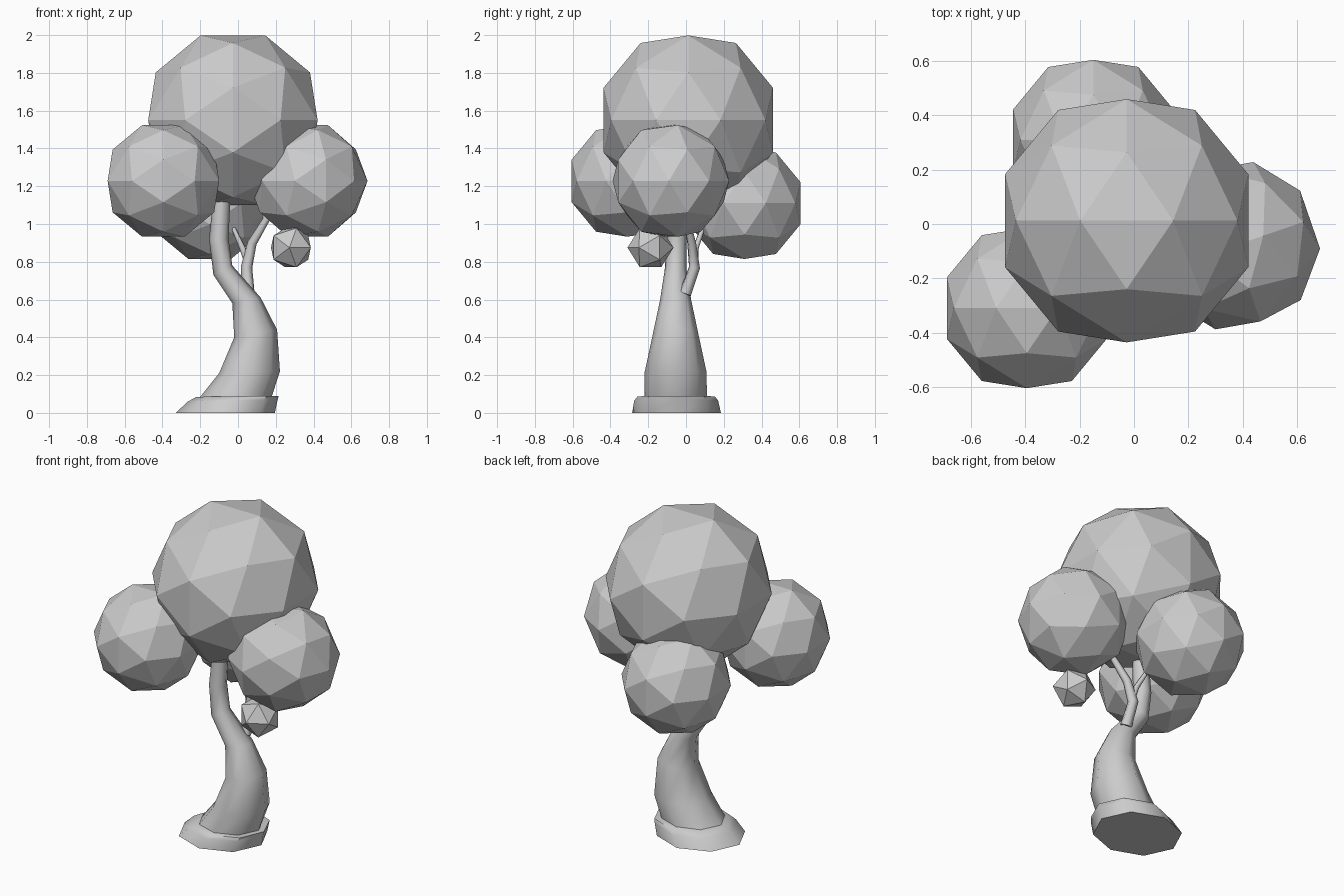
import bpy, bmesh, math
from mathutils import Vector

if "Cube" in bpy.data.objects:
    bpy.data.objects.remove(bpy.data.objects["Cube"])

PHI = (1 + math.sqrt(5)) / 2


def finish(name, bm, location=(0, 0, 0), smooth_angle=None):
    bmesh.ops.recalc_face_normals(bm, faces=bm.faces)
    mesh = bpy.data.meshes.new(name)
    bm.to_mesh(mesh)
    bm.free()
    obj = bpy.data.objects.new(name, mesh)
    obj.location = location
    bpy.context.collection.objects.link(obj)
    if smooth_angle:
        bpy.ops.object.select_all(action='DESELECT')
        bpy.context.view_layer.objects.active = obj
        obj.select_set(True)
        bpy.ops.object.shade_smooth_by_angle(angle=math.radians(smooth_angle))
    return obj


def foliage(name, center, radius, turn=0, faceted60=True):
    """Hull of icosahedron corners, plus dodecahedron corners for 60 faces."""
    signs = (-1, 1)
    points = []
    for a in signs:
        for b in signs:
            points += [(0, a, b * PHI), (a, b * PHI, 0), (b * PHI, 0, a)]
            if faceted60:
                s, l = a / PHI, b * PHI
                points += [(s, 0, l), (0, l, s), (l, s, 0)]
                points += [(a, b, c) for c in signs]
    bm = bmesh.new()
    for p in points:
        bm.verts.new(Vector(p).normalized() * radius)
    bmesh.ops.convex_hull(bm, input=bm.verts)
    obj = finish(name, bm, center)
    obj.rotation_euler.z = math.radians(turn)
    return obj


def loft(name, rings, smooth_angle, sides=8):
    """Each ring: left x, left z, right x, right z, centre y, half depth."""
    bm = bmesh.new()
    loops = []
    for xl, zl, xr, zr, y, depth in rings:
        loop = []
        for i in range(sides):
            a = math.tau * i / sides
            t = (1 + math.cos(a)) / 2
            loop.append(bm.verts.new((xl + (xr - xl) * t, y + depth * math.sin(a),
                                      zl + (zr - zl) * t)))
        loops.append(loop)
    for low, high in zip(loops, loops[1:]):
        for i in range(sides):
            j = (i + 1) % sides
            bm.faces.new((low[i], low[j], high[j], high[i]))
    bm.faces.new(loops[0][::-1])
    bm.faces.new(loops[-1])
    return finish(name, bm, smooth_angle=smooth_angle)


def branch(name, points):
    """Tapered tube through (x, y, z, radius) points."""
    curve = bpy.data.curves.new(name, 'CURVE')
    curve.dimensions = '3D'
    curve.bevel_depth = 1
    curve.bevel_resolution = 1
    curve.use_fill_caps = True
    line = curve.splines.new('POLY')
    line.points.add(len(points) - 1)
    for p, (x, y, z, r) in zip(line.points, points):
        p.co = (x, y, z, 1)
        p.radius = r
    obj = bpy.data.objects.new(name, curve)
    bpy.context.collection.objects.link(obj)


# Root base
loft("root_base", [
    (-0.33, 0, 0.195, 0, -0.05, 0.235),
    (-0.265, 0.06, 0.21, 0.07, -0.052, 0.222),
    (-0.22, 0.085, 0.215, 0.09, -0.052, 0.205),
], 50)

# Curved trunk
loft("trunk", [
    (-0.22, 0.06, 0.17, 0.06, -0.055, 0.166),
    (-0.10, 0.21, 0.222, 0.22, -0.055, 0.164),
    (-0.02, 0.40, 0.207, 0.44, -0.055, 0.12),
    (-0.03, 0.58, 0.12, 0.61, -0.055, 0.083),
    (-0.13, 0.73, -0.03, 0.78, -0.055, 0.058),
    (-0.153, 0.92, -0.05, 0.92, -0.05, 0.052),
    (-0.13, 1.15, -0.04, 1.15, -0.045, 0.046),
], 60)

# Side branch and twig
branch("branch", [(0.055, -0.005, 0.63, 0.034), (0.045, 0.045, 0.77, 0.031),
                  (0.075, 0.03, 0.90, 0.025), (0.16, 0.0, 1.04, 0.018)])
branch("twig", [(0.05, 0.045, 0.80, 0.02), (0.025, 0.05, 0.87, 0.017),
                (-0.025, 0.09, 0.98, 0.012)])

# Foliage clumps
foliage("crown_top", (-0.027, 0.012, 1.55), 0.48)
foliage("crown_left", (-0.395, -0.31, 1.228), 0.316)
foliage("crown_right", (0.37, -0.08, 1.228), 0.316, 19)
foliage("crown_back", (-0.15, 0.31, 1.11), 0.316)
foliage("small_clump", (0.28, -0.188, 0.875), 0.122, 28, False)
